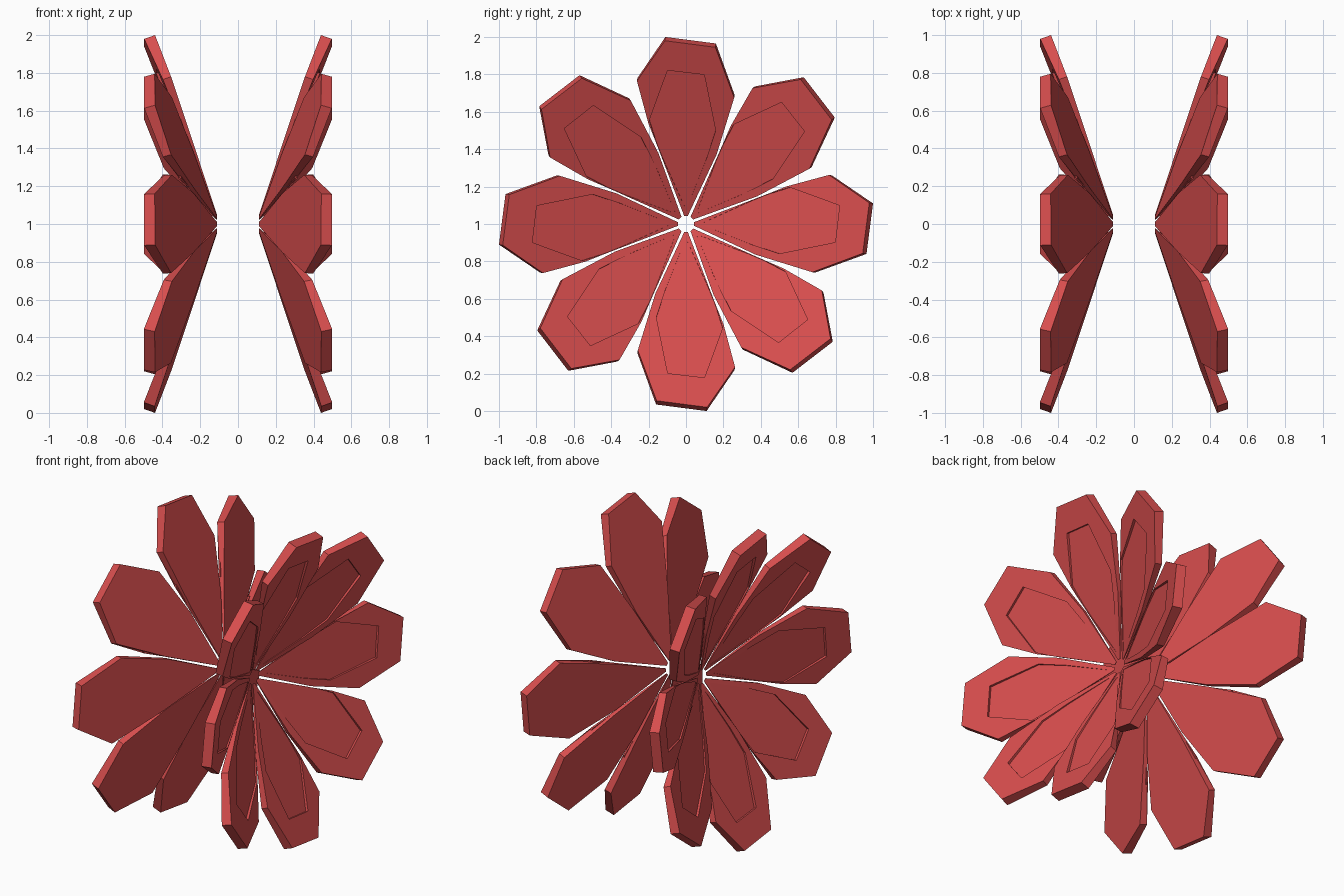
import bpy, bmesh, math
from mathutils import Matrix, Vector

if "Cube" in bpy.data.objects:
    bpy.data.objects.remove(bpy.data.objects["Cube"])

red = bpy.data.materials.new("petal_red")
red.diffuse_color = (0.68, 0.075, 0.075, 1)
red.use_nodes = True
red.node_tree.nodes["Principled BSDF"].inputs["Base Color"].default_value = red.diffuse_color

# Petal outline and recessed panel outline as (y, distance from centre)
OUTER = [(0.01, 0.045), (0.165, 0.38), (0.26, 0.69), (0.16, 0.965),
         (-0.11, 1.0), (-0.26, 0.78), (-0.15, 0.42), (-0.01, 0.045)]
PANEL = [(0.005, 0.09), (0.105, 0.34), (0.16, 0.51), (0.10, 0.815),
         (-0.096, 0.838), (-0.20, 0.55), (-0.125, 0.36), (-0.005, 0.09)]
SKEW, SLOPE = 0.15, 0.35
NORMAL = Vector((1, -SLOPE * SKEW, -SLOPE)).normalized()


def petal_mesh(side):
    """Tapered wedge petal with a sunken panel on its outward face."""
    bm = bmesh.new()

    def ring(points, thick):
        out = []
        for y, r in points:
            s = r + SKEW * y
            p = Vector((0.095 + SLOPE * s, y, r)) + NORMAL * thick * s
            out.append(bm.verts.new((p.x * side, p.y, p.z)))
        return out

    rings = [ring(OUTER, 0), ring(OUTER, 0.062),
             ring(PANEL, 0.062), ring(PANEL, 0.042)]
    n = len(OUTER)
    for a, b in zip(rings, rings[1:]):
        for i in range(n):
            j = (i + 1) % n
            bm.faces.new((a[i], a[j], b[j], b[i]))
    bm.faces.new(rings[0])
    bm.faces.new(rings[-1])
    bmesh.ops.recalc_face_normals(bm, faces=bm.faces)
    me = bpy.data.meshes.new("petal")
    bm.to_mesh(me)
    bm.free()
    me.materials.append(red)
    return me


# Two mirrored rosettes of eight petals, opening away from each other
for name, side in (("right", 1), ("left", -1)):
    mesh = petal_mesh(side)
    for k in range(8):
        ob = bpy.data.objects.new(f"{name}_petal_{k + 1}", mesh)
        ob.matrix_world = (Matrix.Translation((0, 0, 1)) @
                           Matrix.Rotation(k * math.pi / 4, 4, 'X'))
        bpy.context.collection.objects.link(ob)
